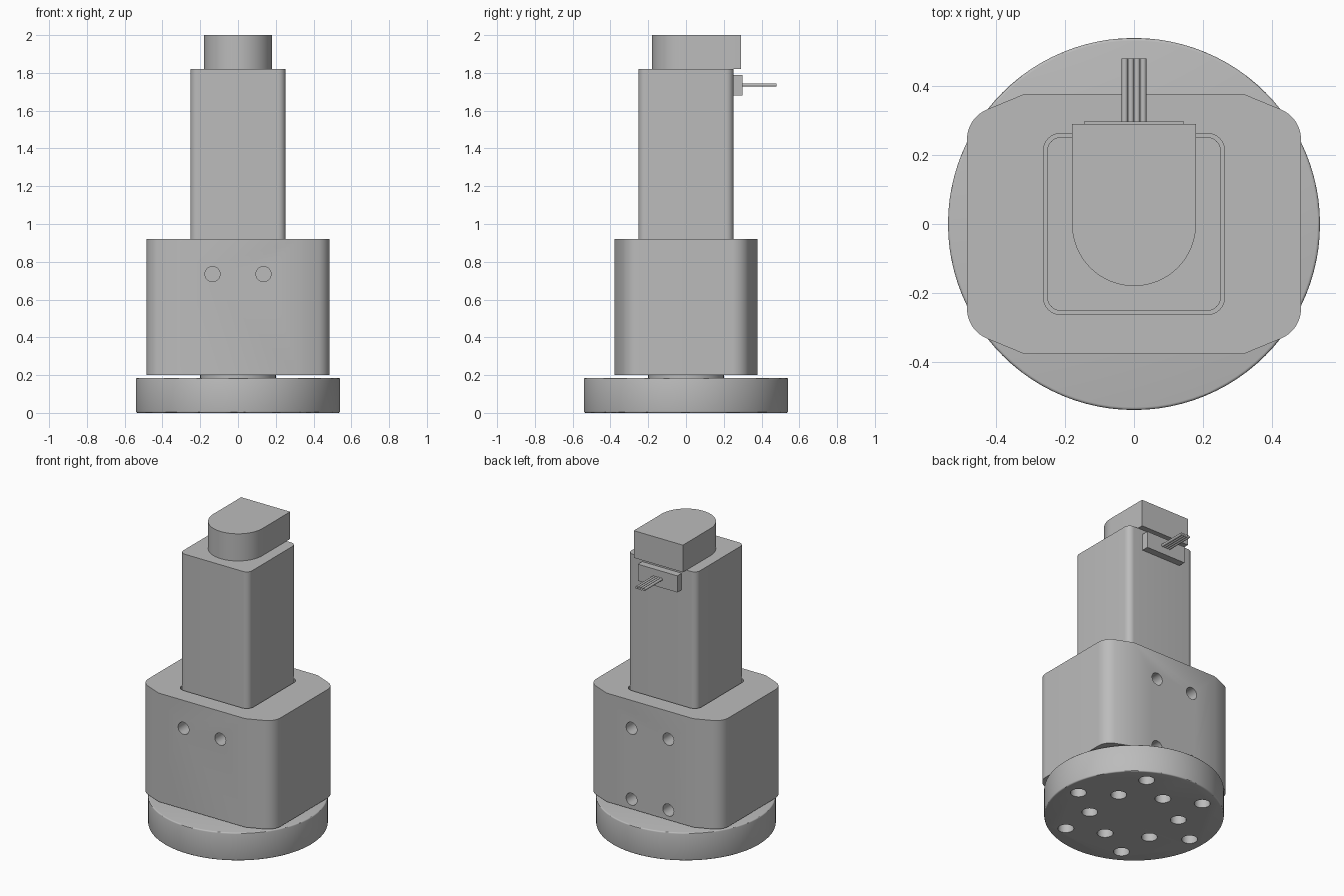
import bpy, bmesh
from math import sin, cos, pi, radians
from mathutils import Matrix, Vector

if "Cube" in bpy.data.objects:
    bpy.data.objects.remove(bpy.data.objects["Cube"])

grey = bpy.data.materials.new("machined_grey")
grey.use_nodes = True
COLOUR = (0.5, 0.5, 0.5, 1)
grey.diffuse_color = COLOUR
grey.node_tree.nodes["Principled BSDF"].inputs["Base Color"].default_value = COLOUR


def arc(cx, cy, r, start, end, steps):
    angles = [radians(start + (end - start) * i / steps) for i in range(steps + 1)]
    return [(cx + r * cos(a), cy + r * sin(a)) for a in angles]


def rounded_square(half, r):
    c = half - r
    corners = [(c, c), (-c, c), (-c, -c), (c, -c)]
    return [p for i, (x, y) in enumerate(corners)
            for p in arc(x, y, r, 90 * i, 90 * i + 90, 10)]


def prism(name, outline, z0, z1):
    """Extrude a counter-clockwise xy outline between two heights."""
    bm = bmesh.new()
    face = bm.faces.new([bm.verts.new((x, y, z0)) for x, y in outline])
    top = bmesh.ops.extrude_face_region(bm, geom=[face])["geom"]
    bmesh.ops.translate(bm, vec=(0, 0, z1 - z0),
                        verts=[v for v in top if isinstance(v, bmesh.types.BMVert)])
    bmesh.ops.recalc_face_normals(bm, faces=bm.faces)
    return finish(name, bm)


def rod(name, start, end, r, sides=32):
    """Cylinder between two points."""
    start, end = Vector(start), Vector(end)
    axis = end - start
    turn = axis.to_track_quat("Z", "Y").to_matrix().to_4x4()
    bm = bmesh.new()
    bmesh.ops.create_cone(bm, cap_ends=True, segments=sides, radius1=r, radius2=r,
                          depth=axis.length,
                          matrix=Matrix.Translation((start + end) / 2) @ turn)
    return finish(name, bm)


def finish(name, bm):
    mesh = bpy.data.meshes.new(name)
    bm.to_mesh(mesh)
    bm.free()
    mesh.materials.append(grey)
    obj = bpy.data.objects.new(name, mesh)
    bpy.context.collection.objects.link(obj)
    return obj


def select(obj):
    bpy.ops.object.select_all(action="DESELECT")
    obj.select_set(True)
    bpy.context.view_layer.objects.active = obj


def cut(obj, cutters):
    select(obj)
    for cutter in cutters:
        mod = obj.modifiers.new("cut", "BOOLEAN")
        mod.operation, mod.solver, mod.object = "DIFFERENCE", "EXACT", cutter
        bpy.ops.object.modifier_apply(modifier=mod.name)
        bpy.data.objects.remove(cutter)


# Output flange with softened rims and two staggered rings of blind holes
flange = rod("output_flange", (0, 0, 0), (0, 0, 0.185), 0.54, 96)
select(flange)
bevel = flange.modifiers.new("rim", "BEVEL")
bevel.width, bevel.segments, bevel.angle_limit = 0.008, 3, radians(40)
bpy.ops.object.modifier_apply(modifier="rim")
holes = []
for radius, offset in ((0.436, 0), (0.27, 30)):
    for i in range(6):
        a = radians(offset + 60 * i)
        x, y = radius * cos(a), radius * sin(a)
        holes.append(rod("hole_cutter", (x, y, -0.05), (x, y, 0.12), 0.048))
cut(flange, holes)

# Short shaft joining flange and housing
shaft = rod("output_shaft", (0, 0, 0.17), (0, 0, 0.22), 0.2, 64)

# Gearbox housing: one quarter outline, mirrored round
quarter = arc(0.39, 0.245, 0.095, 0, 66, 12) + [(0.317, 0.378)]
half = quarter + [(-x, y) for x, y in reversed(quarter)]
housing = prism("gearbox_housing", half + [(-x, -y) for x, y in half], 0.2, 0.92)
cutters = [prism("pocket_cutter", rounded_square(0.263, 0.05), 0.82, 1)]
for x in (-0.135, 0.135):
    for side, z in ((-1, 0.735), (1, 0.735), (1, 0.265)):
        cutters.append(rod("screw_cutter", (x, side * 0.5, z), (x, side * 0.29, z), 0.04))
cut(housing, cutters)

# Motor body and D-shaped encoder cap
motor = prism("motor_body", rounded_square(0.252, 0.04), 0.82, 1.82)
cap = prism("encoder_cap", [(0.18, 0.29), (-0.18, 0.29)] + arc(0, 0, 0.18, 180, 360, 40),
            1.82, 2.0)

# Rear connector with a ribbon of four wires
connector = prism("connector", [(-0.145, 0.245), (0.145, 0.245),
                                (0.145, 0.298), (-0.145, 0.298)], 1.68, 1.79)
wires = [rod(f"wire_{i + 1}", (x, 0.29, 1.736), (x, 0.48, 1.736), 0.009, 16)
         for i, x in enumerate((-0.027, -0.009, 0.009, 0.027))]

# Smooth curved walls, keep edges crisp
for obj in [flange, shaft, housing, motor, cap, connector] + wires:
    select(obj)
    bpy.ops.object.shade_smooth_by_angle(angle=radians(30))
